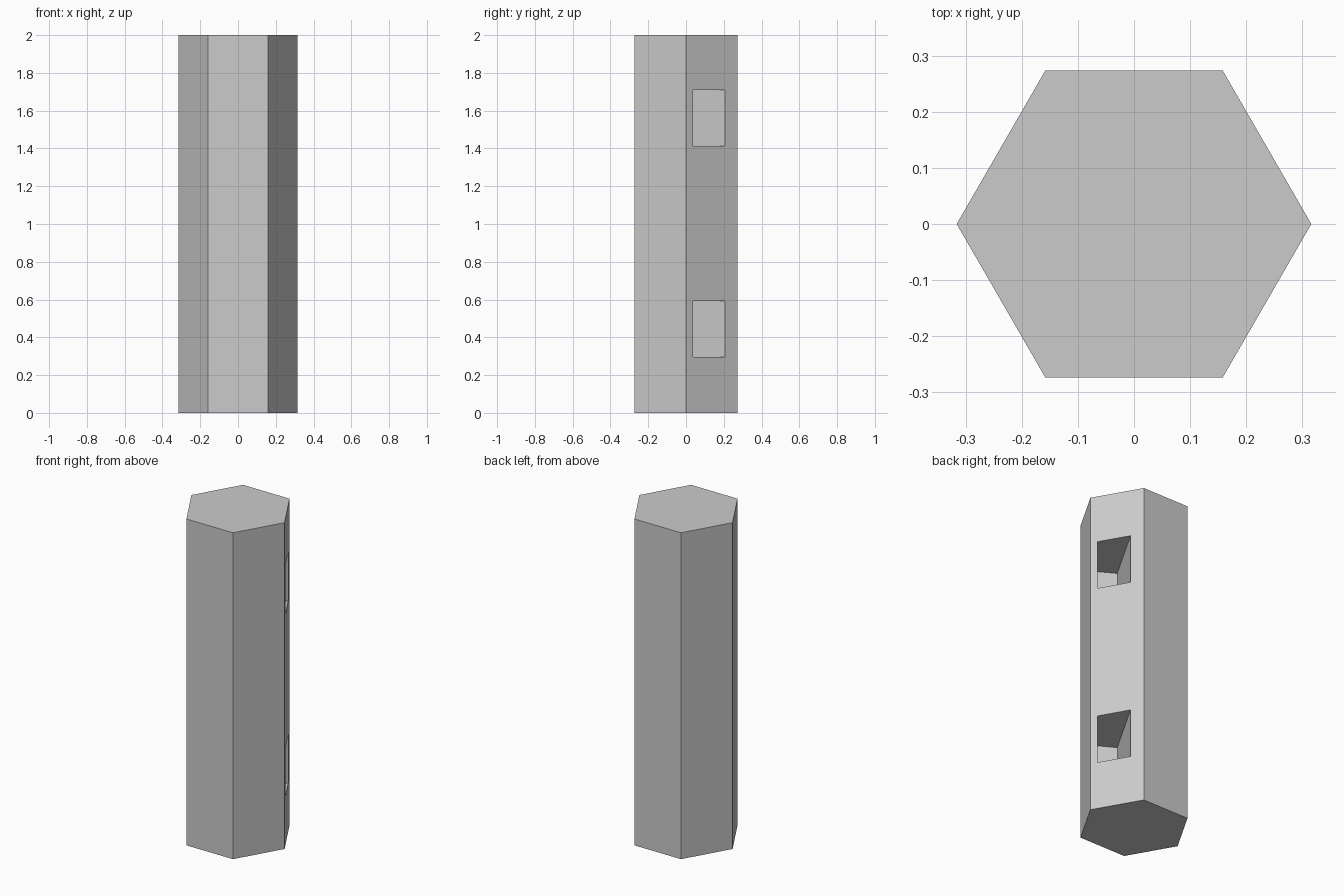
import bpy
import math
from mathutils import Matrix

cube = bpy.data.objects.get("Cube")
if cube:
    bpy.data.objects.remove(cube, do_unlink=True)

RADIUS, HEIGHT = 0.316, 2.0

grey = bpy.data.materials.new("plain grey")
grey.use_nodes = True
colour = (0.6, 0.6, 0.6, 1.0)
grey.diffuse_color = colour
grey.node_tree.nodes["Principled BSDF"].inputs["Base Color"].default_value = colour

# Hexagonal post with corners on the x axis
bpy.ops.mesh.primitive_cylinder_add(vertices=6, radius=RADIUS, depth=HEIGHT,
                                    location=(0, 0, HEIGHT / 2))
post = bpy.context.object
post.name = "hexagonal_post"
post.data.transform(Matrix.Rotation(math.radians(30), 4, "Z"))
post.data.materials.append(grey)

# Two slanted pockets, cut parallel to the front left face
turn = Matrix.Rotation(math.radians(-30), 4, "Z")
SIDE = (0.068, 0.237)
DEPTH = (-0.149, 0.45)


def pocket(name, bottom, top):
    spans = (SIDE, DEPTH, (bottom, top))
    bpy.ops.mesh.primitive_cube_add(size=1)
    cutter = bpy.context.object
    cutter.name = name
    size = Matrix.Diagonal([b - a for a, b in spans] + [1])
    centre = Matrix.Translation([(a + b) / 2 for a, b in spans])
    cutter.data.transform(turn @ centre @ size)
    cutter.data.materials.append(grey)
    cutter.hide_render = True
    cutter.hide_viewport = True
    cutter.display_type = "WIRE"
    cut = post.modifiers.new(name, "BOOLEAN")
    cut.operation = "DIFFERENCE"
    cut.solver = "EXACT"
    cut.object = cutter


pocket("lower_pocket_cutter", 0.295, 0.593)
pocket("upper_pocket_cutter", 1.412, 1.71)
